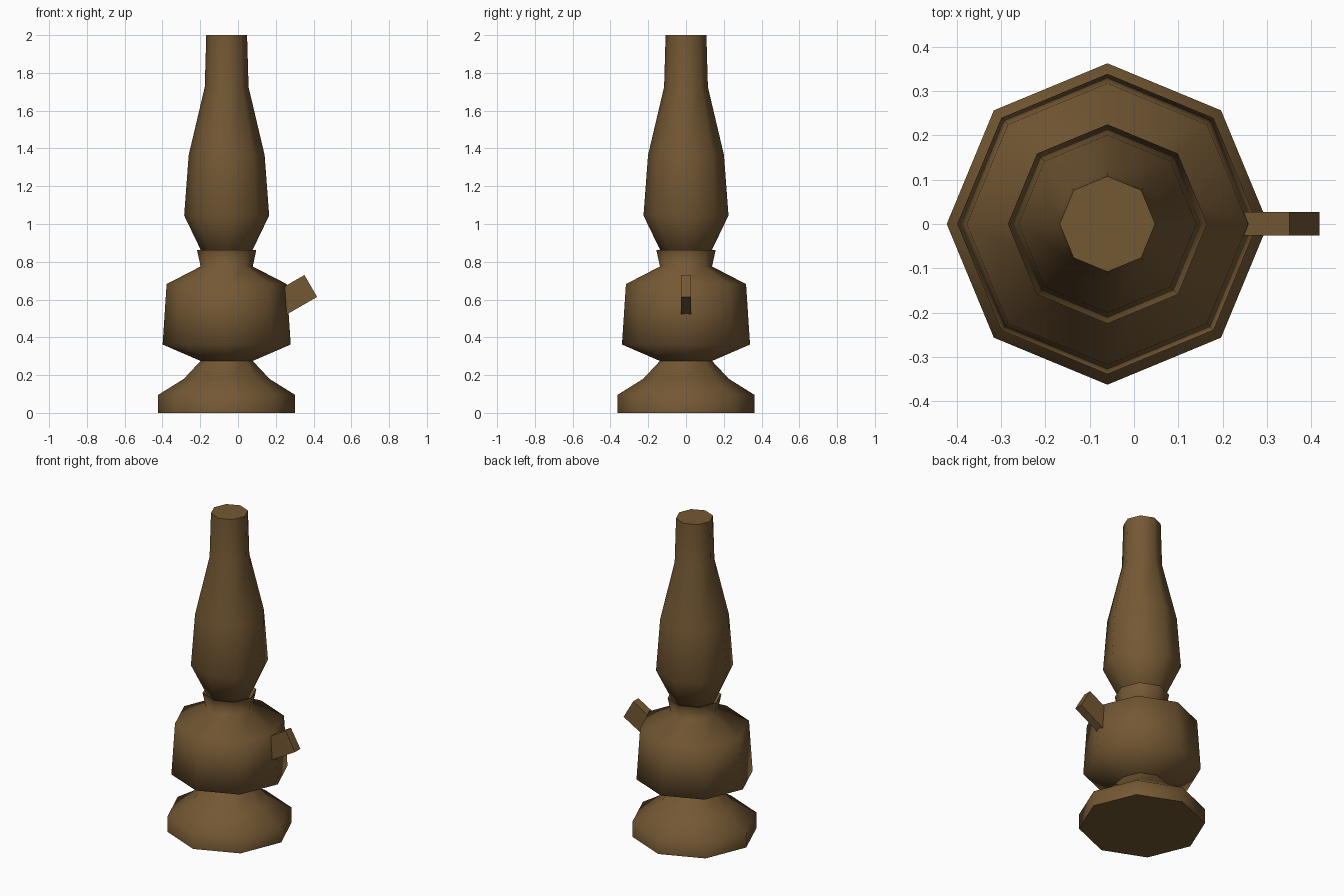
import bpy, bmesh, math
from mathutils import Matrix

if "Cube" in bpy.data.objects:
    bpy.data.objects.remove(bpy.data.objects["Cube"])

SIDES = 8
AXIS_X = -0.06

brown = bpy.data.materials.new("aged brown")
brown.diffuse_color = (0.174, 0.098, 0.034, 1)
brown.use_nodes = True
brown.node_tree.nodes["Principled BSDF"].inputs["Base Color"].default_value = brown.diffuse_color


def finish(name, bm, smooth):
    bmesh.ops.recalc_face_normals(bm, faces=bm.faces)
    mesh = bpy.data.meshes.new(name)
    bm.to_mesh(mesh)
    bm.free()
    mesh.materials.append(brown)
    obj = bpy.data.objects.new(name, mesh)
    bpy.context.collection.objects.link(obj)
    if smooth:
        bpy.ops.object.select_all(action='DESELECT')
        obj.select_set(True)
        bpy.context.view_layer.objects.active = obj
        bpy.ops.object.shade_smooth_by_angle(angle=math.radians(80))
    return obj


def lathe(name, profile):
    """Eight-sided turned solid from (radius, height) pairs, capped at both ends."""
    bm = bmesh.new()
    rings = []
    for r, z in profile:
        rings.append([bm.verts.new((AXIS_X + r * math.cos(math.tau * i / SIDES),
                                    r * math.sin(math.tau * i / SIDES), z))
                      for i in range(SIDES)])
    for a, b in zip(rings, rings[1:]):
        for i in range(SIDES):
            j = (i + 1) % SIDES
            bm.faces.new((a[i], a[j], b[j], b[i]))
    bm.faces.new(rings[0][::-1])
    bm.faces.new(rings[-1])
    return finish(name, bm, True)


# Foot, oil tank and open collar in one turned piece
lathe("lamp_base", [
    (0.363, 0), (0.363, 0.095), (0.227, 0.18), (0.138, 0.275),
    (0.339, 0.362), (0.318, 0.682), (0.138, 0.775), (0.157, 0.863),
    (0.150, 0.863), (0.135, 0.80)])

# Glass chimney, standing in the collar
lathe("chimney", [
    (0.108, 0.802), (0.225, 1.045), (0.201, 1.365),
    (0.116, 1.725), (0.108, 2.0)])

# Wick knob, tilted upward on the right side of the tank
bm = bmesh.new()
bmesh.ops.create_cube(bm, size=1, matrix=(
    Matrix.Translation((0.29, 0.001, 0.617))
    @ Matrix.Rotation(math.radians(-30), 4, 'Y')
    @ Matrix.Diagonal((0.22, 0.053, 0.134, 1))))
finish("wick_knob", bm, False)
